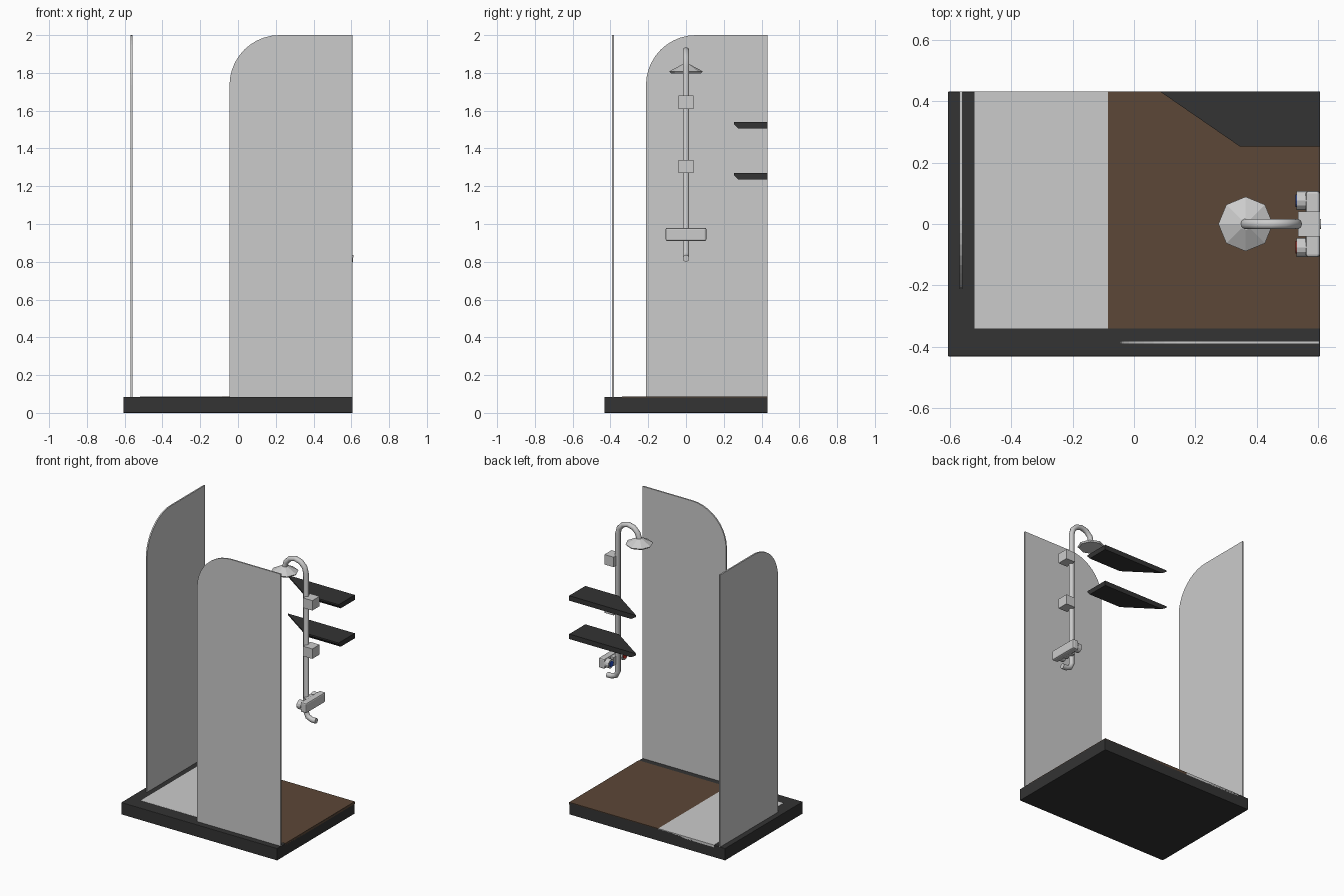
import bpy, bmesh, math
from mathutils import Matrix

if "Cube" in bpy.data.objects:
    bpy.data.objects.remove(bpy.data.objects["Cube"])


def material(name, rgb):
    m = bpy.data.materials.new(name)
    m.diffuse_color = (*rgb, 1)
    m.use_nodes = True
    m.node_tree.nodes["Principled BSDF"].inputs["Base Color"].default_value = m.diffuse_color
    return m


BLACK = material("black", (0.033, 0.033, 0.033))
BROWN = material("brown", (0.107, 0.063, 0.038))
RED = material("red", (0.6, 0.03, 0.02))
BLUE = material("blue", (0.02, 0.08, 0.6))


def finish(name, bm, mat=None):
    bmesh.ops.recalc_face_normals(bm, faces=bm.faces)
    me = bpy.data.meshes.new(name)
    bm.to_mesh(me)
    bm.free()
    ob = bpy.data.objects.new(name, me)
    bpy.context.collection.objects.link(ob)
    if mat:
        me.materials.append(mat)
    return ob


def loft(name, rings, mat=None):
    """Skin a stack of equal-length point rings and cap both ends."""
    bm = bmesh.new()
    vs = [[bm.verts.new(p) for p in r] for r in rings]
    n = len(rings[0])
    for a, b in zip(vs, vs[1:]):
        for i in range(n):
            j = (i + 1) % n
            bm.faces.new((a[i], a[j], b[j], b[i]))
    bm.faces.new(vs[0])
    bm.faces.new(vs[-1])
    return finish(name, bm, mat)


def box(name, lo, hi, mat=None, bevel=0):
    ring = [(lo[0], lo[1]), (hi[0], lo[1]), (hi[0], hi[1]), (lo[0], hi[1])]
    ob = loft(name, [[(x, y, z) for x, y in ring] for z in (lo[2], hi[2])], mat)
    if bevel:
        m = ob.modifiers.new("bevel", 'BEVEL')
        m.width = bevel
        m.segments = 2
    return ob


def cylinder_x(name, x0, x1, y, z, r, mat=None, sides=12):
    bm = bmesh.new()
    bmesh.ops.create_cone(
        bm, cap_ends=True, segments=sides, radius1=r, radius2=r, depth=x1 - x0,
        matrix=Matrix.Translation(((x0 + x1) / 2, y, z)) @ Matrix.Rotation(math.pi / 2, 4, 'Y'))
    return finish(name, bm, mat)


def glass_profile(start, end):
    """Outline (u, z) of a panel with one rounded top corner."""
    r = 0.265
    arc = [(start + r - r * math.cos(t), 2 - r + r * math.sin(t))
           for t in (math.pi / 2 * i / 10 for i in range(11))]
    return [(start, 0.085)] + arc + [(end, 2), (end, 0.085)]


# Shower tray with two flush floor areas
box("tray", (-0.607, -0.432, 0), (0.607, 0.432, 0.085), BLACK, 0.003)
box("grey_floor", (-0.52, -0.34, 0.07), (-0.085, 0.432, 0.0862))
box("wood_floor", (-0.085, -0.34, 0.07), (0.607, 0.432, 0.0862), BROWN)

# Glass screens
loft("front_screen", [[(u, y, z) for u, z in glass_profile(-0.045, 0.605)]
                      for y in (-0.391, -0.381)])
loft("left_screen", [[(x, u, z) for u, z in glass_profile(-0.212, 0.432)]
                     for x in (-0.569, -0.559)])

# Corner shelves with undercut front edges
for i, top in enumerate((1.27, 1.54)):
    upper = [(0.085, 0.432), (0.345, 0.253), (0.607, 0.253), (0.607, 0.432)]
    lower = [(0.125, 0.432), (0.352, 0.276), (0.607, 0.276), (0.607, 0.432)]
    loft(f"shelf_{i + 1}", [[(x, y, top - 0.035) for x, y in lower],
                            [(x, y, top - 0.01) for x, y in upper],
                            [(x, y, top) for x, y in upper]], BLACK)

# Riser pipe: wall inlet, vertical run, bent arm
PX, R = 0.53, 0.083
path = [(0.61, 0.818), (0.575, 0.819), (0.545, 0.832), (PX, 0.862)]
path += [(PX - R + R * math.cos(t), 1.835 + R * math.sin(t))
         for t in (math.pi * k / 6 for k in range(7))]
rings = []
for i, (x, z) in enumerate(path):
    a, b = path[max(i - 1, 0)], path[min(i + 1, len(path) - 1)]
    d = math.atan2(b[1] - a[1], b[0] - a[0])
    rings.append([(x - 0.018 * math.cos(t) * math.sin(d), 0.018 * math.sin(t),
                   z + 0.018 * math.cos(t) * math.cos(d))
                  for t in (math.tau * k / 10 for k in range(10))])
pipe = loft("riser_pipe", rings)
bpy.context.view_layer.objects.active = pipe
pipe.select_set(True)
bpy.ops.object.shade_smooth_by_angle(angle=math.radians(40))

# Octagonal shower head
loft("shower_head", [[(PX - 2 * R + r * math.cos(t), r * math.sin(t), z)
                      for t in (math.tau * k / 8 for k in range(8))]
                     for r, z in ((0.08, 1.798), (0.089, 1.808), (0.02, 1.845))])

# Wall brackets
for i, z in enumerate((1.305, 1.645)):
    box(f"wall_bracket_{i + 1}", (0.535, -0.04, z - 0.035), (0.607, 0.04, z + 0.035))

# Mixer block with hot and cold knobs
box("mixer_body", (0.56, -0.108, 0.91), (0.607, 0.108, 0.98), bevel=0.009)
box("mixer_neck", (0.535, -0.04, 0.915), (0.58, 0.04, 0.975))
for name, y, mat in (("cold", 0.076, BLUE), ("hot", -0.076, RED)):
    cylinder_x(f"{name}_knob", 0.53, 0.562, y, 0.945, 0.031)
    cylinder_x(f"{name}_cap", 0.526, 0.532, y, 0.945, 0.02, mat)
